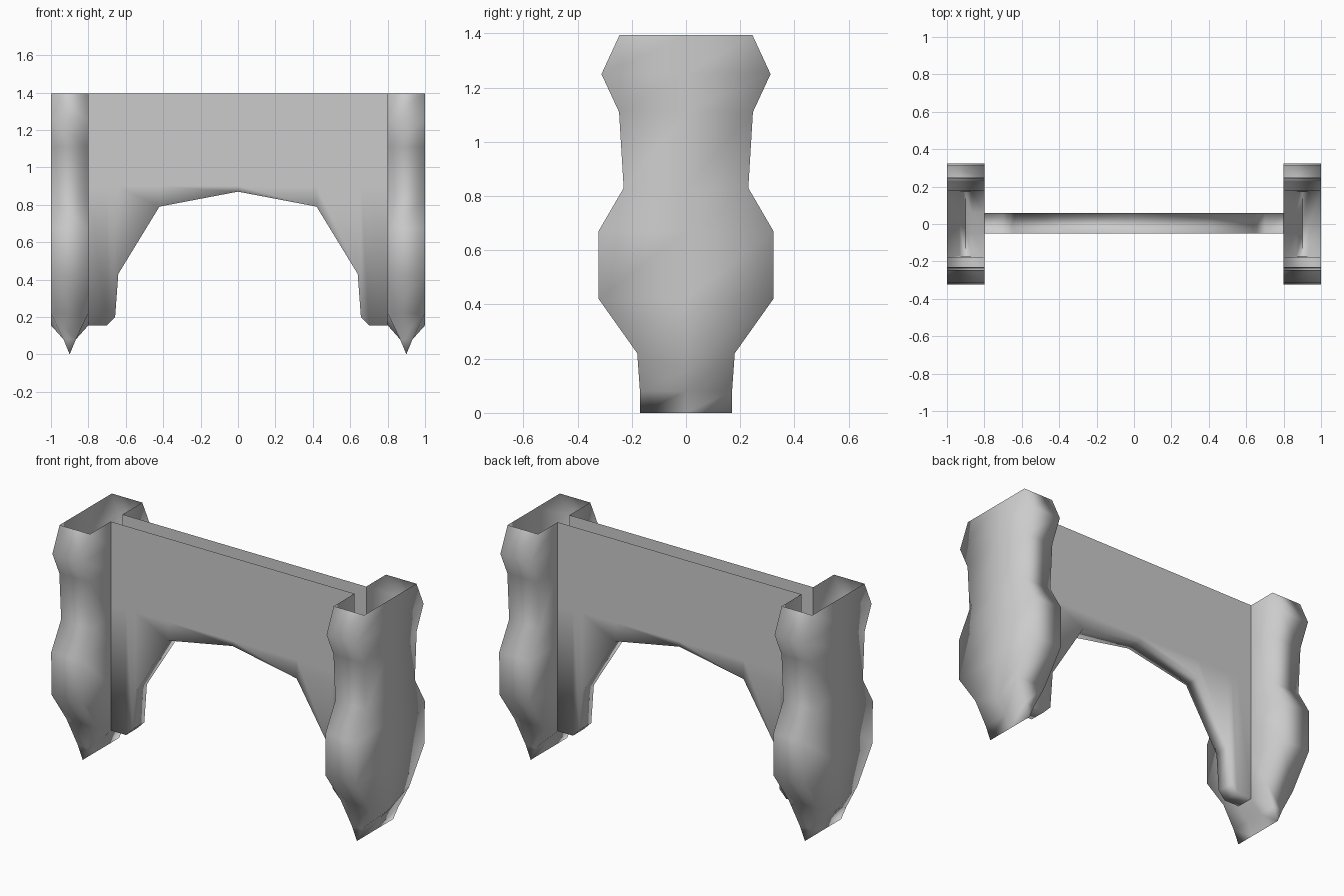
import bpy, bmesh

if "Cube" in bpy.data.objects:
    bpy.data.objects.remove(bpy.data.objects["Cube"])

grey = bpy.data.materials.new("plain grey")
grey.diffuse_color = (0.6, 0.6, 0.6, 1)
grey.use_nodes = True
grey.node_tree.nodes["Principled BSDF"].inputs["Base Color"].default_value = grey.diffuse_color

BACK, FRONT = 0.06, -0.05      # crosspiece thickness
TOP = 1.395


def make_object(name, bm):
    bmesh.ops.remove_doubles(bm, verts=bm.verts, dist=0.0005)
    bmesh.ops.recalc_face_normals(bm, faces=bm.faces)
    mesh = bpy.data.meshes.new(name)
    bm.to_mesh(mesh)
    bm.free()
    mesh.materials.append(grey)
    mesh.shade_smooth()
    ob = bpy.data.objects.new(name, mesh)
    bpy.context.collection.objects.link(ob)


def leg(name, side):
    """Hollow leg, open at the top and where the crosspiece joins, ending in a blade."""
    # half depth at each height of the straight wall
    profile = [(TOP, .245), (1.25, .312), (1.11, .247), (.83, .23),
               (.67, .323), (.42, .322), (.22, .18)]
    bm = bmesh.new()

    def ring(z_mid, z_end, w, half):
        out, inn = 0.9 + half, 0.9 - half
        pts = [(out, 0, z_mid), (out, -w, z_end), (inn, -w, z_end),
               (inn, FRONT, z_mid), (inn, BACK, z_mid), (inn, w, z_end), (out, w, z_end)]
        return [bm.verts.new((x * side, y, z)) for x, y, z in pts]

    rings = [ring(z if z > .3 else .155, z, w, .1) for z, w in profile]
    walls = len(rings) - 1
    rings += [ring(.08, .08, .17, .033), ring(0, 0, .17, 0)]
    for r in range(len(rings) - 1):
        a, b = rings[r], rings[r + 1]
        for i in range(7):
            if i == 3 and r < walls:      # slot for the crosspiece
                continue
            j = (i + 1) % 7
            bm.faces.new((a[i], a[j], b[j], b[i]))
    bmesh.ops.dissolve_degenerate(bm, dist=0.0005, edges=bm.edges)
    make_object(name, bm)


leg("right_leg", 1)
leg("left_leg", -1)

# Crosspiece: front and back sheets joined by an arched underside, open on top
half = [(.8, .155), (.70, .155), (.657, .20), (.64, .43), (.42, .79)]
arch = [(-x, z) for x, z in half] + [(0, .87)] + half[::-1]
bm = bmesh.new()
columns = []
for x, z in arch:
    path = [(FRONT, TOP), (FRONT, .9), (FRONT, z), (BACK, z), (BACK, .9), (BACK, TOP)]
    columns.append([bm.verts.new((x, y, h)) for y, h in path])
for a, b in zip(columns, columns[1:]):
    for i in range(5):
        bm.faces.new((a[i], a[i + 1], b[i + 1], b[i]))
make_object("crosspiece", bm)
